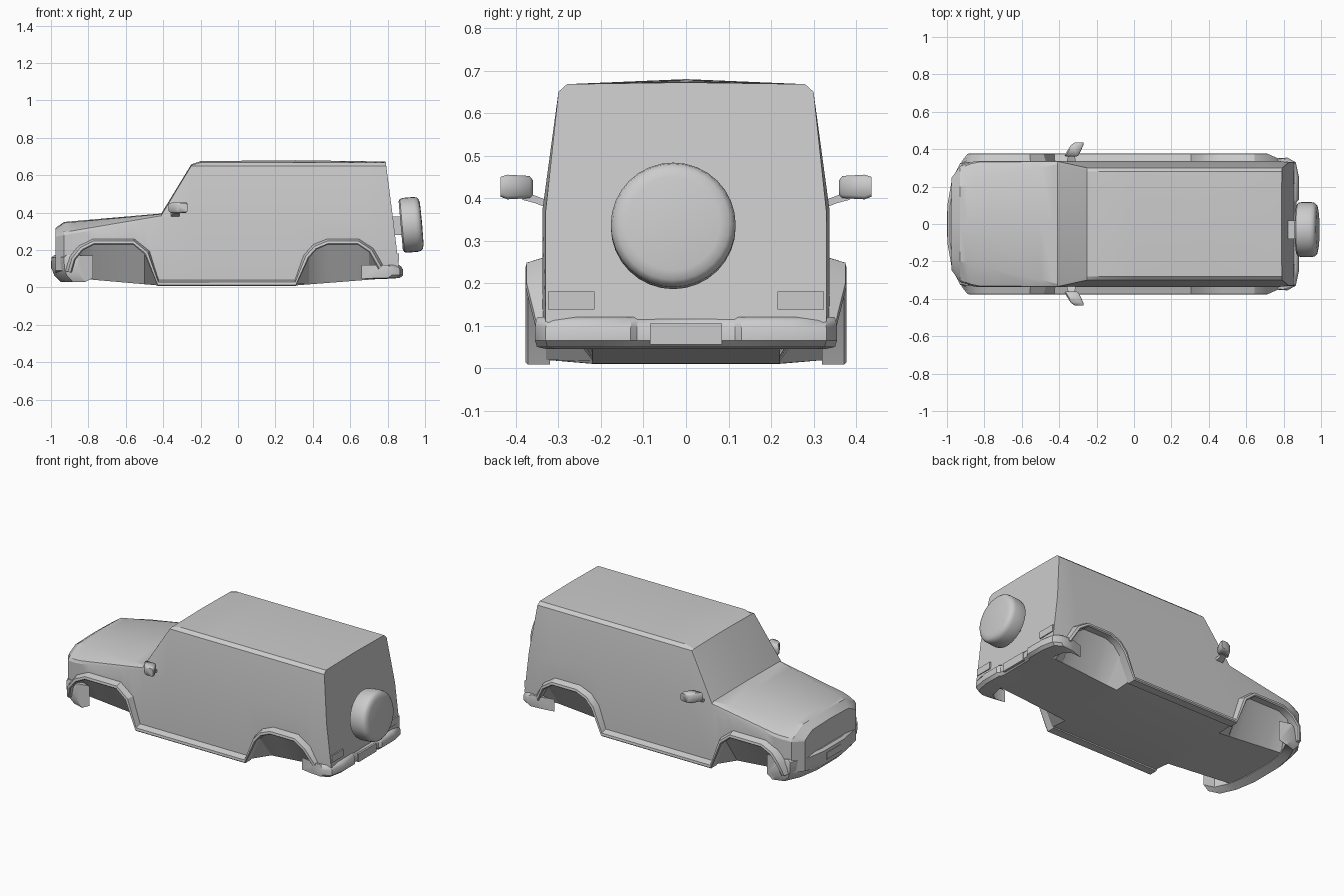
import bpy, bmesh, math
from mathutils import Vector, Matrix

old = bpy.data.objects.get("Cube")
if old:
    bpy.data.objects.remove(old)

GREY = (0.6, 0.6, 0.6, 1)
paint = bpy.data.materials.new("plain_grey")
paint.use_nodes = True
paint.diffuse_color = GREY
paint.node_tree.nodes["Principled BSDF"].inputs["Base Color"].default_value = GREY


def finish(bm, name, angle=30):
    """Turn a bmesh into a named, shaded object."""
    bmesh.ops.remove_doubles(bm, verts=bm.verts, dist=0.0005)
    bmesh.ops.recalc_face_normals(bm, faces=bm.faces)
    mesh = bpy.data.meshes.new(name)
    bm.to_mesh(mesh)
    bm.free()
    mesh.materials.append(paint)
    ob = bpy.data.objects.new(name, mesh)
    bpy.context.collection.objects.link(ob)
    bpy.ops.object.select_all(action='DESELECT')
    ob.select_set(True)
    bpy.context.view_layer.objects.active = ob
    bpy.ops.object.shade_smooth_by_angle(angle=math.radians(angle))
    return ob


def loft(bm, rings, closed=True, caps=True):
    """Skin a list of point rings."""
    rows = [[bm.verts.new(p) for p in ring] for ring in rings]
    n = len(rows[0])
    for a, b in zip(rows, rows[1:]):
        for i in range(n if closed else n - 1):
            j = (i + 1) % n
            bm.faces.new((a[i], a[j], b[j], b[i]))
    if caps:
        bm.faces.new(rows[0])
        bm.faces.new(rows[-1])


def curve(x, keys):
    """Piecewise linear value through (x, value) keys."""
    if x <= keys[0][0]:
        return keys[0][1]
    for (x0, v0), (x1, v1) in zip(keys, keys[1:]):
        if x <= x1:
            return v0 + (v1 - v0) * (x - x0) / (x1 - x0)
    return keys[-1][1]


def box(name, low, high, bevel=0):
    bm = bmesh.new()
    bmesh.ops.create_cube(bm, size=1)
    low, high = Vector(low), Vector(high)
    for v in bm.verts:
        v.co = (low + high) / 2 + v.co * (high - low)
    if bevel:
        bmesh.ops.bevel(bm, geom=bm.edges[:], offset=bevel, segments=2,
                        affect='EDGES', profile=0.5)
    return finish(bm, name)


# Lower edge of the side: front arch, sill, rear arch
EDGE = [(-.89, .09), (-.87, .16), (-.83, .21), (-.77, .24), (-.56, .24),
        (-.5, .19), (-.43, .02), (.31, .02), (.38, .17), (.42, .215),
        (.48, .24), (.64, .24), (.7, .2), (.75, .11)]
FLOOR = [(-.98, .08), (-.88, .05), (-.42, .01), (.3, .01), (.75, .045), (.86, .06)]
WIDTH = [(-.98, .24), (-.93, .31), (-.85, .338), (.8, .338), (.86, .33)]
BELT = [(-.98, .27), (-.41, .37)]
RAIL_Y = [(-.98, .22), (-.93, .3), (-.85, .33), (-.41, .335), (-.25, .3)]
RAIL_Z = [(-.98, .285), (-.93, .295), (-.41, .383), (-.25, .65)]
TOP_Y = [(-.98, .17), (-.93, .2), (-.41, .32), (-.25, .28)]
TOP_Z = [(-.98, .31), (-.93, .345), (-.41, .392), (-.25, .654), (-.2, .668)]
MID_Z = [(-.98, .315), (-.93, .35), (-.41, .395), (-.25, .658), (-.2, .675), (.3, .68), (.86, .672)]


def section(x):
    """One closed cross-section of the shell."""
    w, edge, floor = curve(x, WIDTH), curve(x, EDGE), curve(x, FLOOR)
    edge = max(edge, floor)
    half = [(min(.22, w * .8), floor), (w, edge), (w, max(edge + .01, curve(x, BELT))),
            (curve(x, RAIL_Y), curve(x, RAIL_Z)), (curve(x, TOP_Y), curve(x, TOP_Z))]
    ring = [(0, floor)] + half + [(0, curve(x, MID_Z))] + [(-y, z) for y, z in half[::-1]]
    # The tail leans forward towards the roof
    lean = .13 if x > .8 else 0
    return [(x - lean * max(0, z - .13), y, z) for y, z in ring]


# Main shell
stations = sorted([x for x, z in EDGE] + [-.975, -.93, -.41, -.25, -.2, 0, .86])
bm = bmesh.new()
loft(bm, [section(x) for x in stations])
finish(bm, "body_shell", 24)

# Arch flares and sills, one trim strip per side
for side, label in ((1, "left"), (-1, "right")):
    rings = []
    for i, (x, z) in enumerate(EDGE):
        x0, z0 = EDGE[max(i - 1, 0)]
        x1, z1 = EDGE[min(i + 1, len(EDGE) - 1)]
        out = Vector((z0 - z1, x1 - x0)).normalized()
        y = .355 if i in (0, len(EDGE) - 1) else .378
        rings.append([(x + out.x * d, side * w, max(.001, z - .012 + out.y * d))
                      for d, w in ((0, .32), (0, y - .006), (.006, y), (.02, y - .003), (.034, .33))])
    bm = bmesh.new()
    loft(bm, rings)
    finish(bm, label + "_arch_and_sill_trim")


def bumper(name, path, profile):
    """Sweep a (outward scale, z) profile along a mirrored plan path."""
    plan = path + [(x, -y) for x, y in path[::-1]]
    bm = bmesh.new()
    loft(bm, [[(x * s, y * (1 - (1 - s) * .6), z) for s, z in profile] for x, y in plan])
    return finish(bm, name, 35)


# Bumpers
bumper("front_bumper", [(-.86, .345), (-.93, .325), (-.975, .23), (-.998, .1)],
       [(.9, .17), (.985, .172), (1, .16), (.998, .1), (.985, .065), (.95, .03), (.9, .05)])
bumper("rear_bumper", [(.75, .35), (.82, .355), (.865, .33), (.882, .25), (.882, .13), (.868, .115)],
       [(.88, .12), (.975, .12), (.99, .112), (1, .095), (1, .065), (.98, .05), (.88, .045)])

# Plates and tail lamp panels
box("rear_plate", (.86, -.085, .055), (.874, .085, .105))
box("front_plate", (-1, -.07, .1), (-.994, .07, .14))
for side, label in ((1, "left"), (-1, "right")):
    ys = sorted((side * .215, side * .325))
    box(label + "_tail_lamp", (.853, ys[0], .138), (.861, ys[1], .18))

# Spare wheel cover, lathed and leaned with the tailgate
OUTLINE = [(0, 0), (.13, 0), (.143, .008), (.147, .025), (.147, .08),
           (.143, .097), (.132, .108), (.11, .113), (0, .115)]
bm = bmesh.new()
rings = []
for k in range(32):
    a = math.tau * k / 32
    rings.append([(h, r * math.cos(a), r * math.sin(a)) for r, h in OUTLINE])
loft(bm, rings + rings[:1], closed=False, caps=False)
bmesh.ops.transform(bm, verts=bm.verts, matrix=Matrix.Translation((.87, -.03, .33))
                    @ Matrix.Rotation(math.radians(-5), 4, 'Y'))
finish(bm, "spare_wheel_cover", 40)
box("spare_wheel_mount", (.8, -.08, .28), (.88, .02, .38))

# Door mirrors: tapered housing on a short arm
for side, label in ((1, "left"), (-1, "right")):
    bm = bmesh.new()
    rings = []
    for y, x, depth, low, high in ((.36, -.335, .028, .408, .442), (.368, -.333, .038, .4, .452),
                                   (.42, -.305, .034, .397, .455), (.436, -.293, .024, .403, .45)):
        c = .008
        rings.append([(x + sx * (depth - ix), side * y, z) for sx, ix, z in
                      ((-1, 0, low + c), (-1, c, low), (1, c, low), (1, 0, low + c),
                       (1, 0, high - c), (1, c, high), (-1, c, high), (-1, 0, high - c))])
    loft(bm, rings)
    finish(bm, label + "_mirror", 50)
    bm = bmesh.new()
    loft(bm, [[(x + dx, side * y, z + dz) for dx, dz in ((-t, -.009), (t, -.009), (t, .009), (-t, .009))]
              for x, y, z, t in ((-.335, .325, .385, .025), (-.335, .355, .397, .02), (-.325, .385, .405, .015))])
    finish(bm, label + "_mirror_arm")
